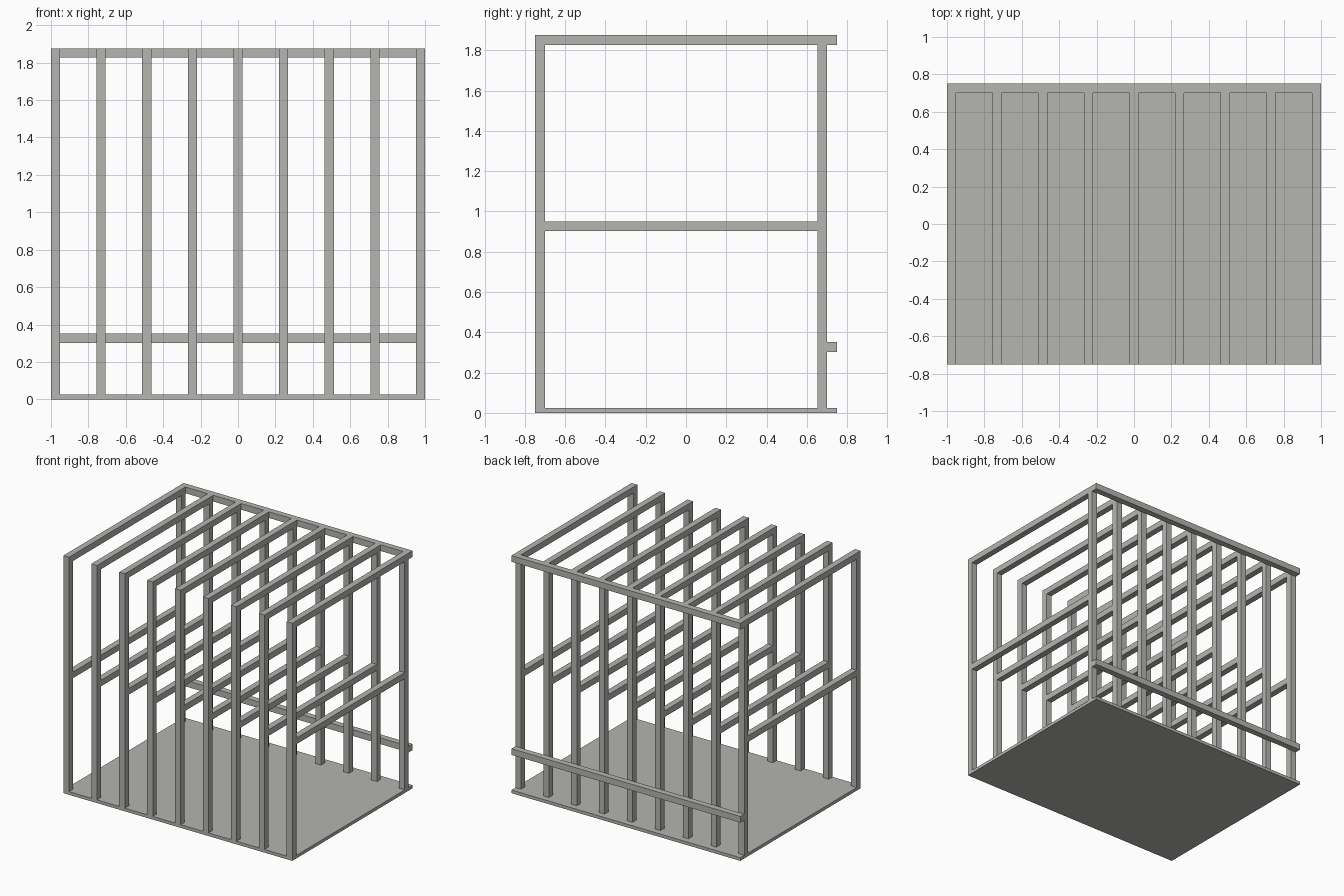
import bpy

cube = bpy.data.objects.get("Cube")
if cube:
    bpy.data.objects.remove(cube, do_unlink=True)

# Overall dimensions
HALF_X, HALF_Y, HEIGHT = 1.0, 0.75, 1.876
BAR = 0.049          # square timber section
FLOOR = 0.025        # floor board thickness
FRAMES = 9
BACK = HALF_Y - BAR  # rear face of the frames

grey = bpy.data.materials.new("warm_grey")
grey.use_nodes = True
colour = (0.46, 0.46, 0.44, 1)
grey.diffuse_color = colour
grey.node_tree.nodes["Principled BSDF"].inputs["Base Color"].default_value = colour


def box(name, low, high):
    """Axis-aligned box between two opposite corners."""
    bpy.ops.mesh.primitive_cube_add(
        size=1, location=[(a + b) / 2 for a, b in zip(low, high)])
    ob = bpy.context.object
    ob.name = name
    ob.scale = [b - a for a, b in zip(low, high)]
    bpy.ops.object.transform_apply(location=False, rotation=False, scale=True)
    ob.data.materials.append(grey)
    return ob


# Floor board
box("floor", (-HALF_X, -HALF_Y, 0), (HALF_X, HALF_Y, FLOOR))

# Long rails along the back
for name, z in (("top_back_rail", HEIGHT - BAR), ("lower_back_rail", 0.302)):
    box(name, (-HALF_X, BACK, z), (HALF_X, HALF_Y, z + BAR))

# Repeated frames: front post, rear post, top beam and middle beam
step = (2 * HALF_X - BAR) / (FRAMES - 1)
for i in range(FRAMES):
    x0 = -HALF_X + i * step
    x1 = x0 + BAR
    under = HEIGHT - BAR
    box(f"front_post_{i + 1}", (x0, -HALF_Y, FLOOR), (x1, -HALF_Y + BAR, under))
    box(f"rear_post_{i + 1}", (x0, BACK - BAR, FLOOR), (x1, BACK, under))
    box(f"top_beam_{i + 1}", (x0, -HALF_Y, under), (x1, BACK, HEIGHT))
    box(f"middle_beam_{i + 1}", (x0, -HALF_Y + BAR, 0.902), (x1, BACK - BAR, 0.902 + BAR))
